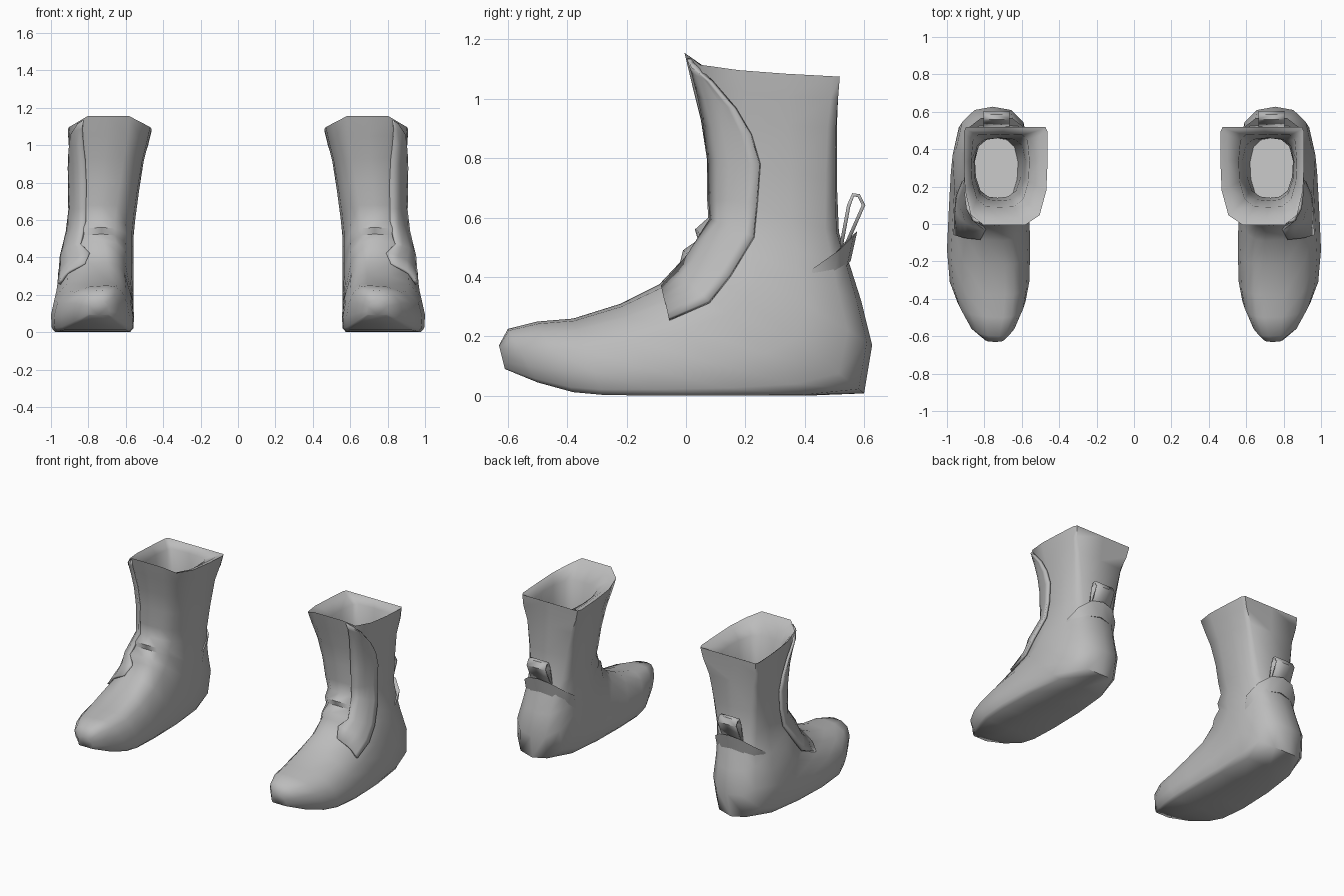
import bpy, bmesh, math
from mathutils import Vector
from mathutils.bvhtree import BVHTree

if "Cube" in bpy.data.objects:
    bpy.data.objects.remove(bpy.data.objects["Cube"], do_unlink=True)

grey = bpy.data.materials.new("plain grey")
grey.use_nodes = True
grey.diffuse_color = (0.5, 0.5, 0.5, 1)
grey.node_tree.nodes["Principled BSDF"].inputs["Base Color"].default_value = (0.5, 0.5, 0.5, 1)


def finish(name, bm, thickness=0, angle=50):
    """Turn a bmesh into a smooth object mirrored to make the pair."""
    bmesh.ops.recalc_face_normals(bm, faces=bm.faces)
    me = bpy.data.meshes.new(name)
    bm.to_mesh(me)
    bm.free()
    me.materials.append(grey)
    ob = bpy.data.objects.new(name, me)
    bpy.context.collection.objects.link(ob)
    bpy.ops.object.select_all(action='DESELECT')
    ob.select_set(True)
    bpy.context.view_layer.objects.active = ob
    bpy.ops.object.shade_smooth_by_angle(angle=math.radians(angle))
    if thickness:
        sol = ob.modifiers.new("Thickness", 'SOLIDIFY')
        sol.thickness = thickness
        sol.offset = 0
    mir = ob.modifiers.new("Pair", 'MIRROR')
    mir.use_mirror_merge = False
    return ob


def loft(rings, closed=True, caps=True):
    """Bridge rows of points with quads."""
    bm = bmesh.new()
    rows = [[bm.verts.new(p) for p in r] for r in rings]
    n = len(rows[0])
    for a, b in zip(rows, rows[1:]):
        for i in range(n if closed else n - 1):
            j = (i + 1) % n
            bm.faces.new((a[i], a[j], b[j], b[i]))
    if caps:
        bm.faces.new(rows[0])
        bm.faces.new(rows[-1])
    return bm


# Half cross-sections: (position from front/top to back/bottom, share of width)
FOOT = [(0, 0), (.03, .38), (.15, .7), (.4, .92), (.7, 1), (.93, .98), (1, .9), (1, 0)]
HEEL = [(0, 0), (.02, .42), (.12, .76), (.35, .96), (.62, 1), (.86, .84), (.97, .5), (1, 0)]
SHAFT = [(0, 0), (0, .5), (.1, .82), (.35, .97), (.65, 1), (.95, 1), (1, .95), (1, 0)]
SHAPES = [FOOT, HEEL, SHAFT, SHAFT]


def section(ay, az, by, bz, c, x0, x1, s, k=1):
    """Ring from front point a to back point b, spanning x0..x1, crest at c."""
    i = int(s)
    f = s - i
    mid = (x0 + x1) / 2
    half = []
    for (t0, w0), (t1, w1) in zip(SHAPES[i], SHAPES[i + 1]):
        half.append((t0 + (t1 - t0) * f, w0 + (w1 - w0) * f))

    def point(t, w, edge):
        m = c + (mid - c) * min(1, t * 1.4)      # crest drifts to the middle
        return (m + (edge - m) * w, ay + (by - ay) * t, az + (bz - az) * t ** k)

    outer = [point(t, w, x1) for t, w in half]
    inner = [point(t, w, x0) for t, w in half[1:-1]]
    return outer + inner[::-1]


foot = [
    (-.63, .17, -.61, .09, .74, .69, .80, 0),
    (-.60, .225, -.50, .045, .72, .63, .88, 0),
    (-.50, .25, -.38, .012, .70, .58, .945, 0),
    (-.38, .26, -.28, .003, .69, .56, .985, 0),
    (-.22, .31, -.10, 0, .69, .555, 1.0, 0),
    (-.09, .375, .15, 0, .70, .56, .99, 0),
    (-.02, .45, .40, 0, .71, .56, .98, .25),
    (-.01, .49, .60, .008, .72, .56, .97, 1),
    (.04, .525, .627, .17, .73, .56, .95, 1),
    (.03, .56, .59, .32, .73, .56, .925, 1),
    (.075, .60, .555, .43, .73, .56, .905, 1.1),
]
shaft = [
    (.07, .68, .515, .55, .73, .55, .89, 1.4),
    (.07, .80, .508, .72, .72, .53, .89, 1.6),
    (.05, .93, .508, .90, .71, .505, .895, 1.8),
    (.02, 1.05, .512, 1.0, .70, .48, .905, 2, .5),
    (-.005, 1.155, .518, 1.075, .70, .462, .91, 2, .3),
]
lining = [
    (.03, 1.13, .50, 1.065, .71, .50, .895, 2, .3),
    (.09, 1.04, .48, 1.03, .72, .56, .87, 1.6),
    (.125, .80, .46, .76, .72, .58, .855, 1.2),
    (.14, .58, .46, .50, .73, .60, .85, 1),
    (.12, .36, .46, .26, .74, .62, .86, 1),
]
body = loft([section(*r) for r in foot + shaft + lining])
bmesh.ops.recalc_face_normals(body, faces=body.faces)
surface = BVHTree.FromBMesh(body)
finish("boot_body", body, angle=60)

# Wrapped flap on the outer side: (edge y, edge z, front y, front z)
flap_rows = [
    (.035, 1.115, .0, 1.145), (.09, 1.06, .015, 1.10), (.17, .97, .035, 1.02),
    (.22, .88, .055, .92), (.25, .78, .07, .80), (.24, .65, .072, .67),
    (.23, .53, .075, .60), (.15, .40, .0, .48), (.08, .31, -.04, .43),
    (-.055, .25, -.09, .372),
]
rows = []
for ey, ez, fy, fz in flap_rows:
    row = []
    for i in range(6):
        u = i / 5
        y, z = ey + (fy + .012 - ey) * u, ez + (fz - .008 - ez) * u
        hit, normal, _, _ = surface.ray_cast(Vector((2, y, z)), Vector((-1, 0, 0)))
        if hit is None:
            hit, normal, _, _ = surface.find_nearest(Vector((.85, y, z)))
        row.append(hit + normal * (.014 - .012 * u))
    rows.append(row)
finish("wrap_flap", loft(rows, closed=False, caps=False), thickness=.018)

# Raised lip around the top of the heel: (side offset, tip y, tip z)
half_lip = [(.175, .43, .43), (.15, .515, .49), (.085, .565, .54), (0, .577, .555)]
lip = [(-d, y, z) for d, y, z in half_lip] + half_lip[-2::-1]
finish("heel_lip", loft([
    [(.735 + d * .98, y - .022, z - .10), (.735 + d, y, z), (.735 + d * .8, y - .10, z - .09)]
    for d, y, z in lip]))

# Pull loop behind the shaft
loop = [(.52, .49), (.548, .64), (.563, .677), (.582, .674), (.598, .642), (.54, .51)]
finish("pull_loop", loft([[(x, y, z) for x in (.665, .735, .805)] for y, z in loop],
                         closed=False, caps=False), thickness=.012, angle=35)
